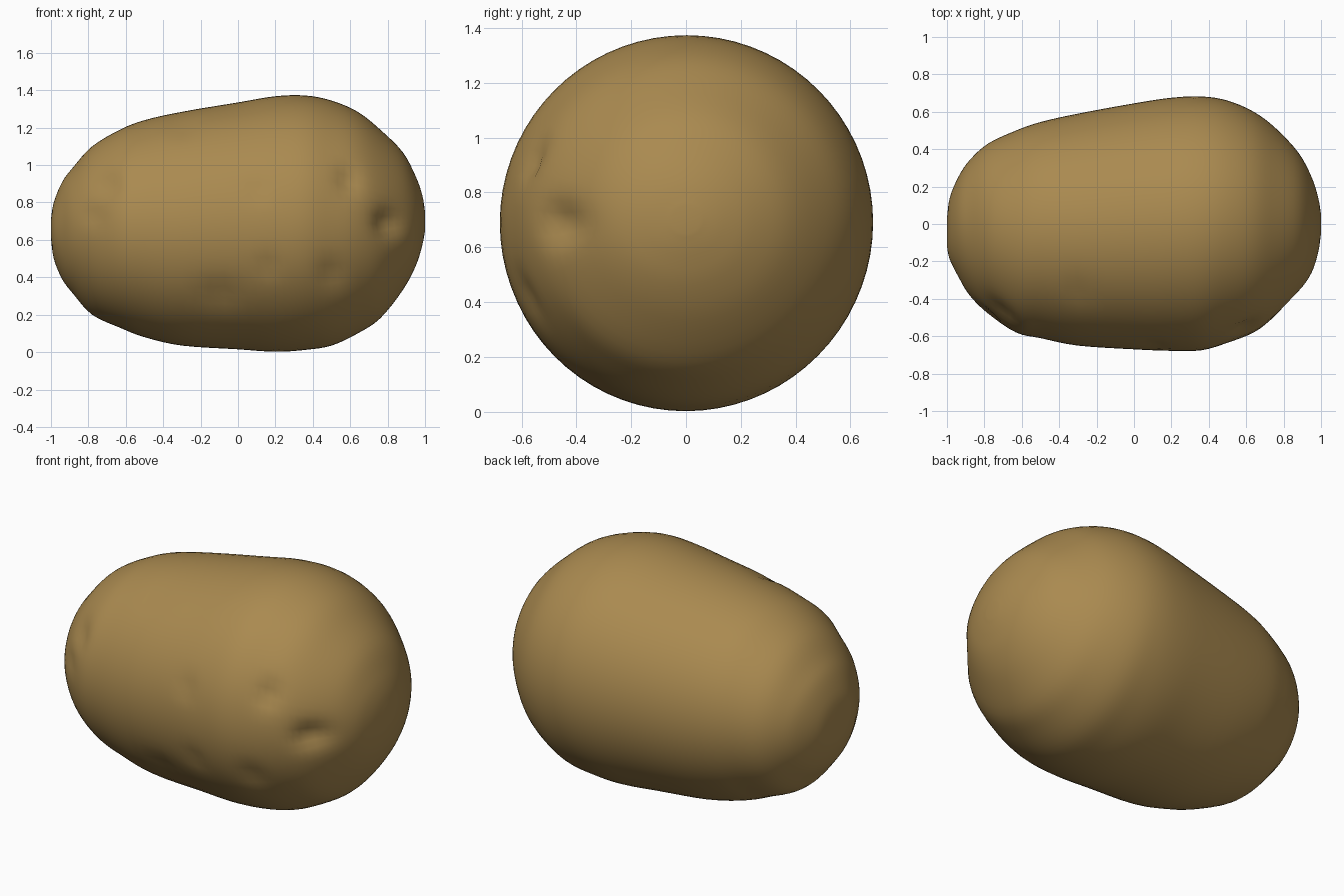
import bpy, bmesh, math
from mathutils import Vector

if "Cube" in bpy.data.objects:
    bpy.data.objects.remove(bpy.data.objects["Cube"])

# Outline stations along the length: x, top z, bottom z, back y, front y
ROWS = [
    (-1.0, 0.71, 0.61, 0.03, -0.12),
    (-0.985, 0.80, 0.50, 0.14, -0.19),
    (-0.94, 0.91, 0.39, 0.25, -0.28),
    (-0.88, 0.99, 0.31, 0.34, -0.38),
    (-0.78, 1.10, 0.20, 0.43, -0.48),
    (-0.63, 1.19, 0.13, 0.50, -0.58),
    (-0.50, 1.24, 0.08, 0.545, -0.61),
    (-0.30, 1.285, 0.035, 0.59, -0.65),
    (0.0, 1.335, 0.015, 0.645, -0.67),
    (0.20, 1.368, 0.002, 0.675, -0.678),
    (0.36, 1.372, 0.012, 0.682, -0.675),
    (0.50, 1.345, 0.035, 0.66, -0.635),
    (0.64, 1.285, 0.10, 0.60, -0.58),
    (0.76, 1.19, 0.18, 0.51, -0.50),
    (0.88, 1.07, 0.33, 0.38, -0.37),
    (0.95, 0.94, 0.46, 0.25, -0.26),
    (0.985, 0.84, 0.57, 0.14, -0.15),
    (1.0, 0.75, 0.65, 0.05, -0.05),
]
# Eyes on the front skin: x, z, radius, depth
EYES = [
    (0.80, 0.69, 0.07, 0.045), (0.59, 0.92, 0.06, 0.03), (0.11, 0.87, 0.05, 0.015),
    (-0.70, 0.90, 0.06, 0.02), (-0.77, 0.73, 0.05, 0.012), (-0.10, 0.31, 0.08, 0.02),
    (0.50, 0.42, 0.07, 0.018), (-0.30, 1.19, 0.05, 0.012), (0.16, 0.46, 0.05, 0.015),
]
SEGS, STEPS = 72, 4


def spline(a, b, c, d, t):
    """Smooth curve through b and c, applied to whole stations."""
    return [q + 0.5 * t * (r - p + t * (2 * p - 5 * q + 4 * r - s + t * (3 * (q - r) + s - p)))
            for p, q, r, s in zip(a, b, c, d)]


# Fine stations
n = len(ROWS)
stations = []
for i in range(n - 1):
    a, d = ROWS[max(i - 1, 0)], ROWS[min(i + 2, n - 1)]
    for k in range(STEPS):
        stations.append(spline(a, ROWS[i], ROWS[i + 1], d, k / STEPS))
stations.append(ROWS[-1])

# Loft the body
bm = bmesh.new()
rings = []
for x, top, bot, back, front in stations:
    cy, cz, ry, rz = (back + front) / 2, (top + bot) / 2, (back - front) / 2, (top - bot) / 2
    rings.append([bm.verts.new((x, cy + ry * math.cos(2 * math.pi * j / SEGS),
                                cz + rz * math.sin(2 * math.pi * j / SEGS))) for j in range(SEGS)])
for a, b in zip(rings, rings[1:]):
    for j in range(SEGS):
        k = (j + 1) % SEGS
        bm.faces.new((a[j], a[k], b[k], b[j]))
for ring, tip in ((rings[0], (-1.0, -0.045, 0.66)), (rings[-1], (1.0, 0, 0.70))):
    pole = bm.verts.new(tip)
    for j in range(SEGS):
        bm.faces.new((ring[j], ring[(j + 1) % SEGS], pole))
bmesh.ops.recalc_face_normals(bm, faces=bm.faces)
bm.normal_update()

# Press the eyes into the front
moves = []
for v in bm.verts:
    if v.co.y < 0:
        push = sum(depth * math.exp(-(((v.co.x - ex) / r) ** 2 + ((v.co.z - ez) / r) ** 2))
                   for ex, ez, r, depth in EYES)
        moves.append((v, v.normal * push))
for v, m in moves:
    v.co -= m

mesh = bpy.data.meshes.new("potato")
bm.to_mesh(mesh)
bm.free()
for p in mesh.polygons:
    p.use_smooth = True
skin = bpy.data.materials.new("potato brown")
skin.diffuse_color = (0.402, 0.254, 0.080, 1)
skin.use_nodes = True
skin.node_tree.nodes["Principled BSDF"].inputs["Base Color"].default_value = skin.diffuse_color
mesh.materials.append(skin)
bpy.context.collection.objects.link(bpy.data.objects.new("potato", mesh))
